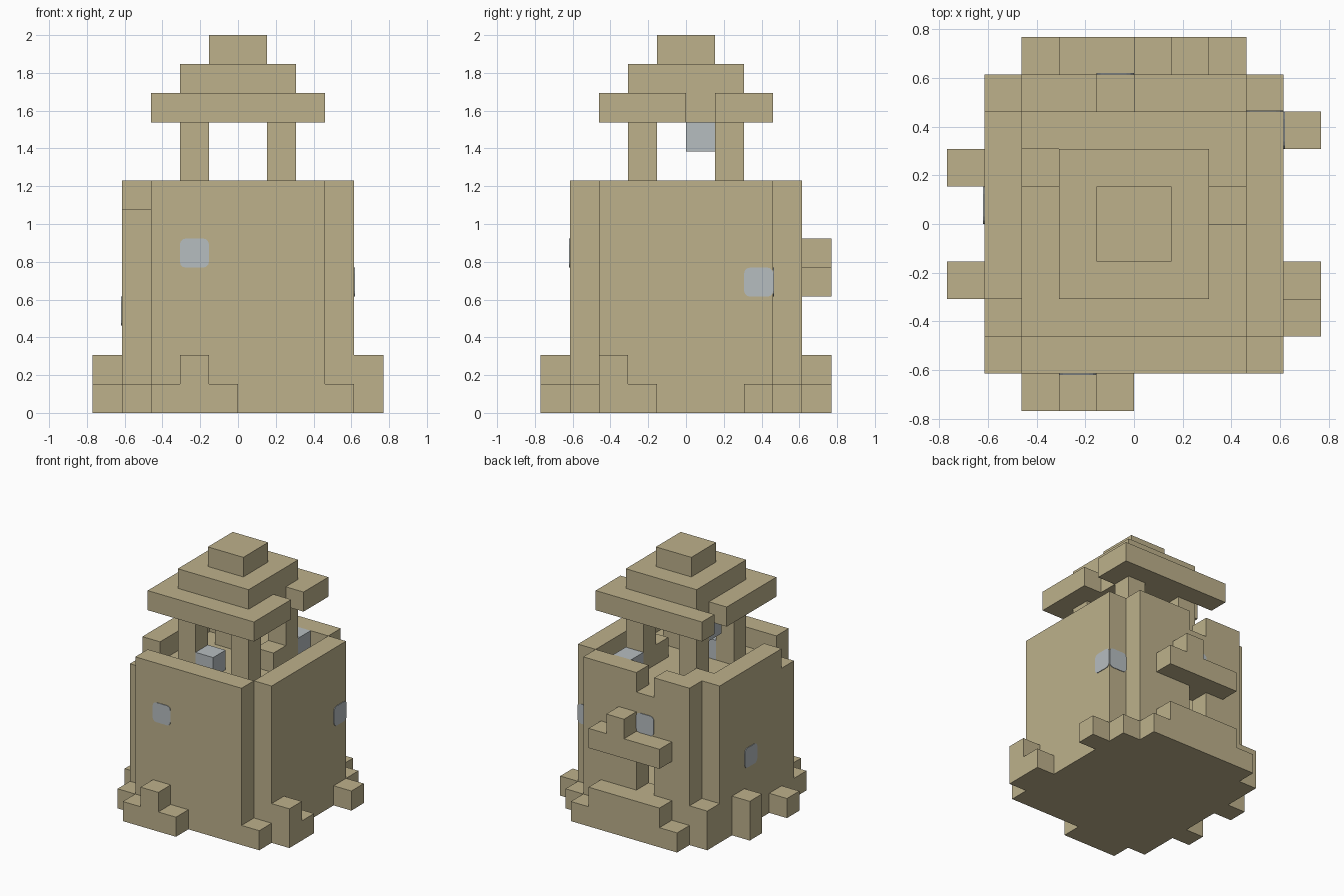
import bpy, bmesh
from mathutils import Vector

if "Cube" in bpy.data.objects:
    bpy.data.objects.remove(bpy.data.objects["Cube"], do_unlink=True)

U = 2 / 13  # one block


def material(name, rgb):
    m = bpy.data.materials.new(name)
    m.use_nodes = True
    m.diffuse_color = (*rgb, 1)
    m.node_tree.nodes["Principled BSDF"].inputs["Base Color"].default_value = (*rgb, 1)
    return m


SAND = material("sandstone", (0.51, 0.44, 0.26))
GREY = material("pale grey", (0.47, 0.51, 0.53))


def add_box(bm, lo, hi):
    lo, hi = Vector(lo), Vector(hi)
    verts = bmesh.ops.create_cube(bm, size=1)["verts"]
    for v in verts:
        v.co = (lo + hi) / 2 + v.co * (hi - lo)
    return verts


def finish(name, bm, mat):
    mesh = bpy.data.meshes.new(name)
    bmesh.ops.scale(bm, vec=(U, U, U), verts=bm.verts)
    bm.to_mesh(mesh)
    bm.free()
    mesh.materials.append(mat)
    bpy.context.collection.objects.link(bpy.data.objects.new(name, mesh))


def part(name, boxes, mat=SAND):
    """Each box is a low and a high corner, counted in blocks."""
    bm = bmesh.new()
    for lo, hi in boxes:
        add_box(bm, lo, hi)
    finish(name, bm, mat)


def window(name, centre, axis):
    """Thin round-cornered plate lying on a wall."""
    bm = bmesh.new()
    half = Vector((0.5, 0.5, 0.5))
    half[axis] = 0.03
    c = Vector(centre)
    add_box(bm, c - half, c + half)
    rim = [e for e in bm.edges
           if abs((e.verts[0].co - e.verts[1].co)[axis]) > 0.01]
    bmesh.ops.bevel(bm, geom=rim, offset=0.2, segments=3, profile=0.5, affect='EDGES')
    finish(name, bm, GREY)


# Tower walls, with open corners
part("front_wall", [((-3, -4, 0), (3, -3, 8))])
part("right_wall", [((3, -3, 0), (4, 3, 8))])
part("left_wall", [((-4, -3, 0), (-3, -2, 7)), ((-4, -2, 0), (-3, 3, 8))])
part("back_wall", [((-3, 3, 0), (-1, 4, 8)), ((0, 3, 0), (3, 4, 8)),
                   ((-1, 3, 0), (0, 4, 2)), ((-1, 3, 4), (0, 4, 7))])

# Inner floors and blocks on the upper floor
part("ground_floor", [((-3, -3, 0), (3, 3, 1))])
part("upper_floor", [((-3, -3, 6), (3, 3, 7))])
part("floor_blocks", [((1, 0, 7), (2, 1, 8)), ((-3, 2, 7), (-2, 3, 8))])
part("grey_blocks", [((-1, -2, 7), (0, -1, 8)), ((1, 2, 7), (2, 3, 8))], GREY)
part("hanging_block", [((-2, 0, 9), (-1, 1, 10))], GREY)

# Corner footings
part("corner_footings", [((3, -4, 0), (4, -3, 1)), ((-4, -4, 0), (-3, -3, 1)),
                         ((3, 3, 0), (4, 4, 1)), ((-4, 3, 0), (-3, 4, 2))])

# Rubble and steps around the foot
part("front_steps", [((-3, -5, 0), (0, -4, 1)), ((-2, -5, 1), (-1, -4, 2))])
part("right_rubble", [((4, -3, 0), (5, -2, 2)), ((4, -2, 0), (5, -1, 1)),
                      ((4, 2, 0), (5, 3, 1))])
part("left_rubble", [((-5, -2, 0), (-4, -1, 1)), ((-5, 1, 0), (-4, 2, 2))])
part("back_terrace", [((-3, 4, 0), (3, 5, 1)), ((-2, 4, 1), (2, 5, 2))])

# Ledge above the back doorway
part("back_ledge", [((-2, 4, 4), (2, 5, 5)), ((0, 4, 5), (1, 5, 6))])

# Belfry pillars
part("pillars", [((x, y, 7), (x + 1, y + 1, 10)) for x in (-2, 1) for y in (-2, 1)])

# Stepped roof, with a missing block on each side
part("roof_eaves", [((-2, -3, 10), (2, 3, 11)),
                    ((2, -3, 10), (3, 0, 11)), ((2, 1, 10), (3, 3, 11)),
                    ((-3, -3, 10), (-2, 1, 11)), ((-3, 2, 10), (-2, 3, 11))])
part("roof_middle", [((-2, -2, 11), (2, 2, 12))])
part("roof_cap", [((-1, -1, 12), (1, 1, 13))])

# Windows
window("front_window", (-1.5, -4, 5.5), 1)
window("right_window", (4, 2.5, 4.5), 0)
window("right_window_return", (3.5, 3, 4.5), 1)
window("back_window", (-0.5, 4, 5.5), 1)
window("left_window", (-4, 0.5, 3.5), 0)
